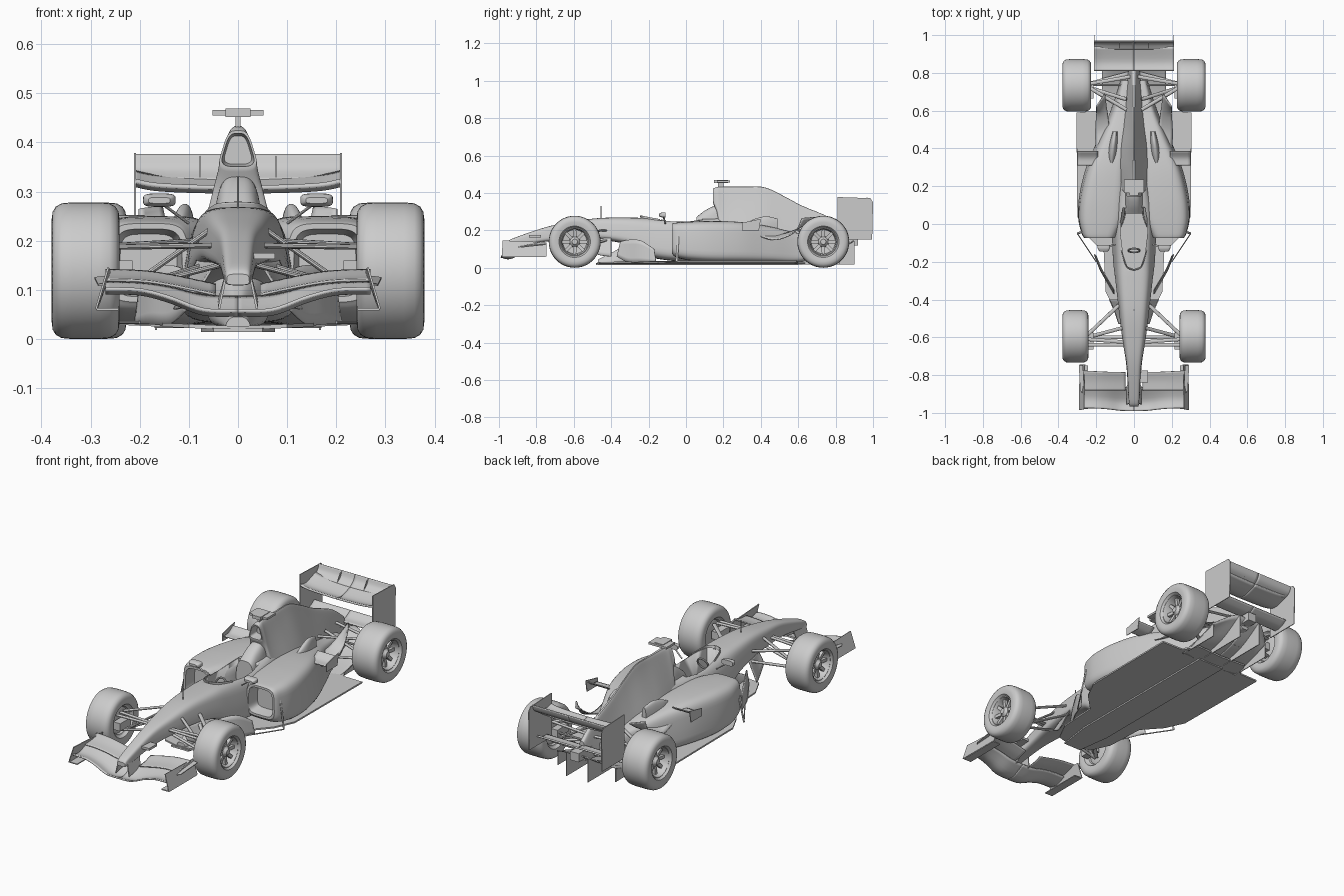
import bpy, bmesh, math
from mathutils import Vector, Matrix

if "Cube" in bpy.data.objects:
    bpy.data.objects.remove(bpy.data.objects["Cube"])


def finish(name, bm, mirror=False, thick=0, angle=35):
    bmesh.ops.remove_doubles(bm, verts=bm.verts, dist=1e-5)
    bmesh.ops.recalc_face_normals(bm, faces=bm.faces)
    me = bpy.data.meshes.new(name)
    bm.to_mesh(me)
    bm.free()
    ob = bpy.data.objects.new(name, me)
    bpy.context.collection.objects.link(ob)
    bpy.ops.object.select_all(action='DESELECT')
    ob.select_set(True)
    bpy.context.view_layer.objects.active = ob
    bpy.ops.object.shade_smooth_by_angle(angle=math.radians(angle))
    if thick:
        s = ob.modifiers.new("thickness", 'SOLIDIFY')
        s.thickness, s.offset = thick, 0
    if mirror:
        ob.modifiers.new("mirror", 'MIRROR').use_mirror_merge = False
    return ob


def skin(bm, rings, closed=True):
    rows = [[bm.verts.new(p) for p in r] for r in rings]
    n = len(rows[0])
    for a, b in zip(rows, rows[1:]):
        for i in range(n if closed else n - 1):
            j = (i + 1) % n
            bm.faces.new((a[i], a[j], b[j], b[i]))
    return rows


def spline(keys, steps=6):
    out = []
    for i in range(len(keys) - 1):
        q = [keys[max(0, min(len(keys) - 1, i + k))] for k in (-1, 0, 1, 2)]
        for s in range(steps):
            t = s / steps
            out.append([b + .5 * t * (c - a + t * (2*a - 5*b + 4*c - d + t * (3*(b - c) + d - a)))
                        for a, b, c, d in zip(*q)])
    return out + [list(keys[-1])]


def loft(name, keys, p=4, inlet=0, mirror=False, n=36, flare=1.2):
    """Rounded-box sections (y, centre x, half width, z low, z high, top width factor)."""
    rings = []
    for y, cx, w, z0, z1, t in spline(keys):
        ring = []
        for k in range(n):
            a = 2 * math.pi * k / n
            c, s = [math.copysign(abs(v) ** (2 / p), v) for v in (math.cos(a), math.sin(a))]
            u = (s + 1) / 2
            ring.append((cx + w * c * (t + (1 - t) * (1 - u) ** flare), y, z0 + (z1 - z0) * u))
        rings.append(ring)
    if inlet:  # hollow mouth behind a thin lip
        m = sum((Vector(v) for v in rings[0]), Vector()) / n
        lip = [m + (Vector(v) - m) * .86 for v in rings[0]]
        rings = [[m + (v - m) * .85 + Vector((0, inlet, 0)) for v in lip], lip] + rings
    bm = bmesh.new()
    rows = skin(bm, rings)
    bm.faces.new(rows[0])
    bm.faces.new(rows[-1])
    return finish(name, bm, mirror)


def plate(name, pts, vec, mirror=False):
    bm = bmesh.new()
    skin(bm, [pts, [Vector(p) + Vector(vec) for p in pts]])
    bm.verts.ensure_lookup_table()
    n = len(pts)
    bm.faces.new(bm.verts[:n])
    bm.faces.new(bm.verts[n:])
    return finish(name, bm, mirror)


def sheet(name, rows, thick=.005, mirror=True, steps=5):
    rows = spline([sum((list(p) for p in r), []) for r in rows], steps)
    rows = [[r[i:i + 3] for i in range(0, len(r), 3)] for r in rows]
    bm = bmesh.new()
    skin(bm, [spline(r, 4) for r in rows], False)
    return finish(name, bm, mirror, thick)


def box(name, x, y, z, mirror=False):
    pts = [(x[0], y[0], z[0]), (x[1], y[0], z[0]), (x[1], y[1], z[0]), (x[0], y[1], z[0])]
    return plate(name, pts, (0, 0, z[1] - z[0]), mirror)


def strut(name, a, b, r=.005, flat=2.2):
    a, b = Vector(a), Vector(b)
    d = b - a
    side = (Vector((0, 1, 0)) - d * (d.y / d.length_squared)).normalized()
    z = d.normalized()
    m = Matrix((side * flat, z.cross(side), z)).transposed().to_4x4()
    bm = bmesh.new()
    bmesh.ops.create_cone(bm, cap_ends=True, segments=10, radius1=r, radius2=r, depth=d.length,
                          matrix=Matrix.Translation((a + b) / 2) @ m)
    return finish(name, bm, True)


def lathe(name, prof, cx, cy, cz, n=48):
    bm = bmesh.new()
    skin(bm, [[(cx + x, cy + max(r, 1e-6) * math.cos(2 * math.pi * k / n),
                cz + max(r, 1e-6) * math.sin(2 * math.pi * k / n)) for k in range(n)] for x, r in prof])
    return finish(name, bm, True)


# Nose and cockpit tub, with the cockpit opening cut out
tub = loft("nose_and_tub", [(-.965, 0, .024, .11, .132, .9), (-.93, 0, .03, .112, .155, .9),
    (-.75, 0, .043, .14, .217, .85), (-.6, 0, .068, .15, .248, .8), (-.46, 0, .088, .15, .266, .76),
    (-.3, 0, .108, .12, .268, .75), (-.2, 0, .122, .06, .265, .72), (-.05, 0, .13, .035, .256, .72),
    (.1, 0, .13, .035, .262, .7), (.24, 0, .11, .035, .27, .6)])
half = [(0, -.24), (.035, -.225), (.058, -.16), (.07, -.06), (.07, .02), (.058, .085)]
cut = plate("cockpit_cutter", [(x, y, .11) for x, y in half] + [(-x, y, .11) for x, y in half[:0:-1]], (0, 0, .3))
mod = tub.modifiers.new("cockpit", 'BOOLEAN')
mod.object, mod.operation, mod.solver = cut, 'DIFFERENCE', 'EXACT'
bpy.context.view_layer.objects.active = tub
bpy.ops.object.modifier_apply(modifier=mod.name)
bpy.data.objects.remove(cut)

# Cockpit fittings
loft("headrest", [(.055, 0, .055, .13, .27, .8), (.1, 0, .056, .15, .305, .75), (.15, 0, .055, .2, .33, .7),
                  (.21, 0, .05, .2, .34, .6)], p=3)
sheet("cockpit_rim", [[(0, -.24, .262), (0, -.245, .279)], [(.042, -.222, .262), (.04, -.225, .276)],
                      [(.066, -.14, .252), (.064, -.14, .26)]], .004)
bpy.ops.mesh.primitive_torus_add(location=(0, -.14, .225), rotation=(math.radians(70), 0, 0),
                                 major_radius=.03, minor_radius=.005, major_segments=24, minor_segments=8)
bpy.context.object.name = "steering_wheel"

# Engine cover with air intake, camera bar, sidepods, chimneys
loft("engine_cover", [(.145, 0, .046, .345, .424, .5), (.165, 0, .056, .29, .431, .4), (.2, 0, .098, .15, .434, .2),
    (.32, 0, .12, .12, .434, .1), (.42, 0, .115, .1, .43, .08), (.52, 0, .095, .08, .385, .1),
    (.62, 0, .074, .08, .332, .15), (.77, 0, .045, .09, .268, .3), (.86, 0, .028, .1, .2, .5)],
    p=3.4, inlet=.05, flare=1.3)
box("camera_stalk", (-.005, .005), (.17, .2), (.42, .458))
box("camera_bar", (-.052, .052), (.165, .235), (.455, .466))
box("camera_body", (-.025, .025), (.15, .225), (.452, .469))
loft("sidepod", [(-.075, .182, .082, .075, .235, .95), (-.05, .182, .098, .055, .241, .93), (.03, .172, .128, .038, .247, .9),
    (.15, .162, .135, .03, .25, .85), (.3, .14, .122, .03, .244, .8), (.45, .1, .1, .03, .22, .72),
    (.6, .06, .07, .03, .185, .7), (.76, .035, .04, .06, .16, .7)], p=4.5, inlet=.06, mirror=True)
loft("exhaust_chimney", [(.31, .12, .012, .2, .235, .6), (.37, .115, .027, .18, .262, .6),
                         (.43, .108, .025, .18, .275, .6), (.49, .1, .014, .18, .262, .7)], p=2.5, mirror=True)
sheet("wheel_flip_up", [[(.12, .42, .21), (.2, .39, .17)], [(.13, .5, .18), (.205, .48, .15)],
                        [(.14, .59, .205), (.2, .58, .19)], [(.155, .69, .27), (.2, .62, .265)]], .006)
sheet("pod_winglet", [[(.19, .31, .222), (.19, .35, .226), (.19, .385, .25)],
                      [(.298, .31, .222), (.298, .35, .226), (.298, .385, .25)]], .005)
plate("pod_winglet_end", [(.298, .3, .2), (.298, .39, .2), (.298, .4, .262), (.298, .3, .24)], (.004, 0, 0), True)

# Floor, plank, diffuser
fl = [(0, -.48), (.1, -.46), (.15, -.36), (.16, -.15), (.25, -.06), (.3, .04), (.305, .59), (.19, .6), (.15, .68), (0, .68)]
plate("floor", [(x, y, .018 + .045 * x) for x, y in fl], (0, 0, .008), True)
plate("plank", [(-.05, -.48, .014), (.05, -.48, .014), (.075, -.3, .014), (.075, .6, .014), (-.075, .6, .014),
                (-.075, -.3, .014)], (0, 0, .008))
loft("keel", [(-.47, 0, .03, .02, .045, .6), (-.38, 0, .045, .02, .09, .4), (-.27, 0, .07, .02, .16, .8)], p=3)
sheet("diffuser", [[(0, .58, .025), (0, .75, .06), (0, .89, .14)], [(.08, .58, .025), (.08, .75, .06), (.08, .89, .14)],
                   [(.17, .58, .025), (.17, .7, .05), (.17, .82, .09)]], .006)
for x, y in ((.06, .9), (.165, .82)):
    plate("diffuser_fin", [(x, .62, .018), (x, y, .018), (x, y, .142 - .5 * (x - .06)), (x, .75, .07)], (.004, 0, 0), True)

# Bargeboards, turning vanes, floor stays
sheet("bargeboard", [[(.105, -.37, .06), (.105, -.35, .14)], [(.14, -.31, .03), (.135, -.3, .15)],
                     [(.18, -.24, .03), (.17, -.24, .145)], [(.21, -.16, .03), (.2, -.17, .1)]], .005)
sheet("turning_vane", [[(.08, -.53, .1), (.04, -.53, .165)], [(.1, -.47, .07), (.06, -.47, .165)],
                       [(.13, -.4, .06), (.08, -.4, .165)]], .005)
strut("floor_stay", (.3, -.05, .034), (.2, -.2, .034), .003, 1)
strut("pod_corner_stay", (.3, -.05, .034), (.27, -.04, .2), .003, 2)

# Front wing, spoon shaped, with flap, end plates and pylons
st = [(0, -.99, .058, .085), (.07, -.988, .06, .088), (.14, -.98, .085, .104), (.2, -.976, .1, .112), (.27, -.975, .102, .114)]
sheet("front_wing_main", [[(x, y, a), (x, y + .05, a - .008), (x, -.865, b)] for x, y, a, b in st], .007)
sheet("front_wing_flap", [[(x, -.88, b + .006), (x, -.83, b + .012), (x, -.785 + .05 * max(0, x - .1), b + .026)]
                          for x, y, a, b in ((.045, 0, 0, .084), st[2], st[3], st[4])], .005)
plate("front_wing_end", [(.287, -.985, .06), (.285, -.745, .06), (.258, -.745, .135), (.262, -.98, .145)], (.004, 0, .001), True)
box("front_wing_foot", (.243, .288), (-.98, -.75), (.058, .063), True)
plate("front_wing_fin", [(.27, -.9, .11), (.27, -.75, .125), (.292, -.75, .122), (.285, -.88, .108)], (0, 0, .004), True)
plate("front_wing_pylon", [(.036, -.955, .062), (.036, -.86, .08), (.022, -.85, .13), (.022, -.95, .13)], (.005, 0, 0), True)
box("nose_camera", (.03, .075), (-.84, -.775), (.163, .175))
strut("nose_antenna", (0, -.455, .26), (0, -.455, .33), .0025, 1)

# Rear wing
wing = [(0, 0), (.1, .002), (.17, .006), (.21, .014)]
sheet("rear_wing_main", [[(x, .812, .308 + d), (x, .86, .3 + d), (x, .94, .325 + d)] for x, d in wing], .009)
sheet("rear_wing_flap", [[(x, .925, .322 + d * .5), (x, .955, .345), (x, .968, .375)] for x, d in wing], .006)
sheet("rear_wing_beam", [[(x, .85, .175), (x, .89, .178), (x, .93, .2)] for x in (0, .1, .21)], .008)
plate("rear_wing_end", [(.208, .81, .15), (.208, .995, .15), (.208, 1, .35), (.208, .985, .372), (.208, .81, .378)], (.004, 0, 0), True)
plate("flap_bracket", [(.075, .92, .32), (.075, .95, .335), (.075, .965, .375), (.075, .95, .365)], (.003, 0, 0), True)
box("crash_structure", (-.025, .025), (.8, .92), (.12, .165))

# Mirrors on stalks
loft("mirror_pod", [(-.145, .16, .022, .276, .288, 1), (-.13, .16, .032, .27, .295, 1), (-.11, .16, .033, .269, .296, 1)],
     p=4, mirror=True)
strut("mirror_stalk", (.15, -.12, .272), (.1, -.11, .235), .003, 1.5)

# Wheels: tyre, rim, hub, spokes
for end, y, hw, cx in (("front", -.595, .069, .31), ("rear", .734, .076, .303)):
    z = .139
    side = [(hw - .016, .076), (hw - .004, .084), (hw, .105), (hw - .002, .12), (hw - .008, .13), (hw - .02, .137), (hw * .4, .139)]
    lathe(end + "_tyre", side + [(-x, r) for x, r in side[::-1]], cx, y, z)
    lathe(end + "_rim", [(hw - .016, .078), (hw - .014, .073), (hw - .024, .068), (.012, .064), (.008, .03), (.036, .026),
                         (.042, .018), (.05, .014), (.05, 0)], cx, y, z)
    lathe(end + "_brake_drum", [(.016 - hw, .078), (.02 - hw, .07), (.03 - hw, .066), (.024 - hw, .05), (.024 - hw, 0)], cx, y, z)
    for k in range(8):
        a = k * math.pi / 4
        u, v = Vector((0, math.cos(a), math.sin(a))), Vector((0, -math.sin(a), math.cos(a)))
        c, X = Vector((cx, y, z)), Vector((1, 0, 0))
        plate(end + "_spoke", [c + u * .018 + v * .009 + X * .034, c + u * .018 - v * .009 + X * .034,
                               c + u * .068 - v * .008 + X * .04, c + u * .068 + v * .008 + X * .04], (-.016, 0, 0), True)
    box(end + "_brake_duct", (.215, .255), (y - .07, y + .02), (.12, .16), True)

# Suspension arms
arms = {"front_upper_arm": [((.25, -.61, .19), (.05, -.625, .19)), ((.25, -.59, .19), (.08, -.43, .2))],
        "front_lower_arm": [((.25, -.6, .095), (.03, -.6, .152)), ((.25, -.59, .095), (.07, -.42, .15))],
        "front_track_rod": [((.25, -.64, .187), (.05, -.64, .19))],
        "front_push_rod": [((.23, -.595, .1), (.06, -.55, .22))],
        "rear_upper_arm": [((.25, .73, .19), (.03, .6, .2)), ((.25, .74, .19), (.02, .78, .2))],
        "rear_lower_arm": [((.25, .73, .09), (.04, .6, .1)), ((.25, .74, .09), (.02, .8, .12))],
        "rear_drive_shaft": [((.25, .735, .139), (.02, .735, .139))],
        "rear_push_rod": [((.23, .72, .1), (.04, .66, .21))]}
for name, rods in arms.items():
    for a, b in rods:
        strut(name, a, b, .0055, 1 if "shaft" in name else 1.8)
